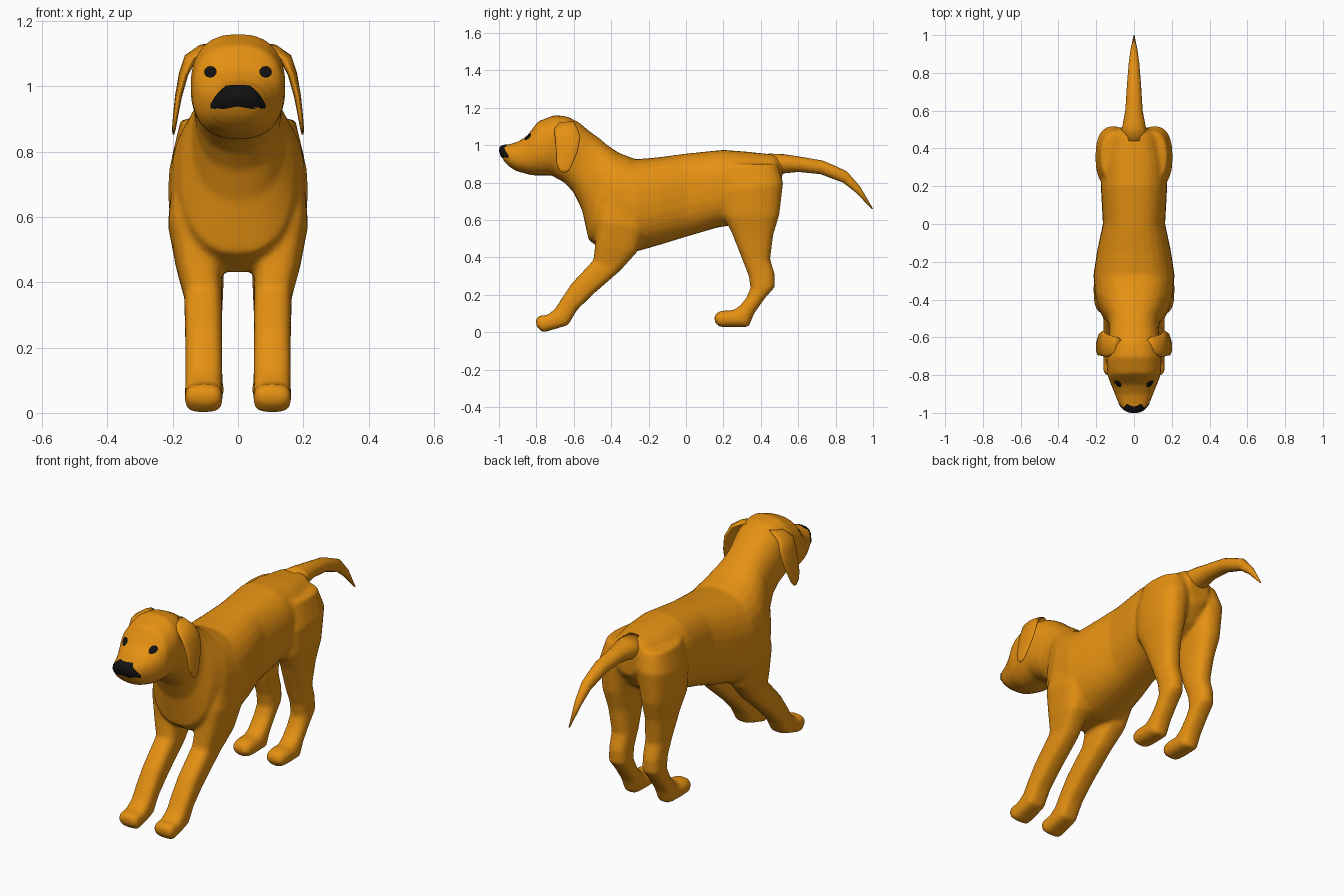
import bpy, bmesh, math
from mathutils import Vector
from mathutils.bvhtree import BVHTree

if "Cube" in bpy.data.objects:
    bpy.data.objects.remove(bpy.data.objects["Cube"])


def material(name, color):
    m = bpy.data.materials.new(name)
    m.diffuse_color = (*color, 1)
    m.use_nodes = True
    m.node_tree.nodes["Principled BSDF"].inputs["Base Color"].default_value = m.diffuse_color
    return m


COAT = material("golden coat", (0.78, 0.28, 0.006))
BLACK = material("black", (0.006, 0.006, 0.006))


def finish(name, bm, mat):
    me = bpy.data.meshes.new(name)
    bm.to_mesh(me)
    bm.free()
    me.materials.append(mat)
    ob = bpy.data.objects.new(name, me)
    bpy.context.collection.objects.link(ob)
    for p in me.polygons:
        p.use_smooth = True
    return ob


def add_loft(bm, rings, side=1, n=20, power=2.4):
    """Rounded rings; each is (y, z of one edge, y, z of opposite edge, x, half width)."""
    loops = []
    for ya, za, yb, zb, x, hw in rings:
        mid = Vector((side * x, (ya + yb) / 2, (za + zb) / 2))
        up = Vector((0, ya - yb, za - zb)) / 2
        loop = []
        for i in range(n):
            t = 2 * math.pi * i / n
            c, s = (math.copysign(abs(round(v, 6)) ** (2 / power), v)
                    for v in (math.cos(t), math.sin(t)))
            loop.append(bm.verts.new(mid + up * s + Vector((hw * c, 0, 0))))
        loops.append(loop)
    faces = [bm.faces.new((a[i], a[(i + 1) % n], b[(i + 1) % n], b[i]))
             for a, b in zip(loops, loops[1:]) for i in range(n)]
    faces += [bm.faces.new(loops[0]), bm.faces.new(loops[-1])]
    bmesh.ops.recalc_face_normals(bm, faces=faces)


# torso, neck and head in one run from rump to nose: (top y,z, bottom y,z, half width)
trunk = [(.52, .93, .51, .76, .06), (.47, .95, .44, .67, .13), (.33, .965, .30, .58, .17),
         (.20, .975, .17, .56, .175), (0, .955, 0, .51, .165), (-.15, .935, -.13, .47, .195),
         (-.27, .925, -.27, .43, .215), (-.36, .96, -.43, .43, .205),
         (-.42, 1.0, -.52, .49, .175), (-.46, 1.035, -.555, .65, .14),
         (-.51, 1.07, -.60, .745, .13), (-.57, 1.12, -.65, .80, .135),
         (-.63, 1.152, -.72, .838, .14), (-.70, 1.162, -.76, .838, .146),
         (-.79, 1.128, -.82, .838, .14), (-.85, 1.05, -.86, .848, .12),
         (-.90, 1.018, -.91, .862, .10), (-.95, 1.003, -.945, .885, .083),
         (-.987, .997, -.968, .908, .06), (-1.0, .98, -.987, .94, .035)]

# legs: (front y,z, back y,z, x, half width)
hind_leg = [(.22, .90, .49, .90, .09, .085), (.19, .75, .52, .80, .11, .095),
            (.20, .62, .50, .63, .115, .08), (.245, .53, .467, .52, .11, .065),
            (.30, .39, .45, .39, .10, .056), (.335, .30, .475, .31, .10, .052),
            (.345, .235, .475, .24, .10, .052), (.32, .18, .425, .185, .10, .052),
            (.285, .138, .365, .10, .10, .053), (.25, .118, .335, .028, .10, .055),
            (.20, .116, .24, .027, .10, .057), (.168, .108, .18, .028, .10, .052),
            (.152, .085, .155, .05, .10, .035)]
front_leg = [(-.45, .75, -.20, .75, .12, .08), (-.48, .60, -.22, .55, .13, .085),
             (-.487, .46, -.26, .43, .12, .07), (-.495, .385, -.35, .33, .107, .058),
             (-.612, .26, -.50, .20, .105, .057), (-.66, .187, -.583, .118, .105, .057),
             (-.70, .125, -.63, .038, .105, .057), (-.74, .092, -.69, .02, .105, .058),
             (-.785, .088, -.765, -.002, .105, .058), (-.803, .07, -.80, .03, .105, .046)]

# body: trunk and legs blended into one skin
bm = bmesh.new()
add_loft(bm, [(a, b, c, d, 0, w) for a, b, c, d, w in trunk], n=28)
for side in (1, -1):
    add_loft(bm, hind_leg, side)
    add_loft(bm, front_leg, side, power=3)
body = finish("body", bm, COAT)
remesh = body.modifiers.new("blend", 'REMESH')
remesh.mode = 'VOXEL'
remesh.voxel_size = 0.011
remesh.use_smooth_shade = True
soften = body.modifiers.new("soften", 'SMOOTH')
soften.factor = 0.5
soften.iterations = 5
bpy.context.view_layer.objects.active = body
body.select_set(True)
for mod in ("blend", "soften"):
    bpy.ops.object.modifier_apply(modifier=mod)

# tail
bm = bmesh.new()
add_loft(bm, [(.44, .955, .44, .82, 0, .085), (.52, .952, .53, .85, 0, .06),
              (.60, .94, .60, .857, 0, .046), (.73, .918, .72, .845, 0, .038),
              (.80, .888, .78, .822, 0, .033), (.86, .86, .84, .80, 0, .028),
              (.93, .78, .91, .745, 0, .019), (1.0, .66, .993, .658, 0, .003)], power=2)
finish("tail", bm, COAT)

# hanging ear flaps
ear = [(-.68, 1.12, -.60, 1.13, .09, .03), (-.705, 1.085, -.585, 1.10, .142, .022),
       (-.70, 1.03, -.565, 1.05, .166, .015), (-.695, .97, -.578, .97, .182, .011),
       (-.695, .91, -.602, .91, .191, .008), (-.682, .872, -.62, .872, .196, .006),
       (-.66, .853, -.64, .853, .198, .003)]
for side, label in ((1, "left"), (-1, "right")):
    bm = bmesh.new()
    add_loft(bm, ear, side, n=16, power=2)
    finish("ear_" + label, bm, COAT)

# painted patches: an outline in x, z projected from the front on to the head
skin = BVHTree.FromPolygons([v.co for v in body.data.vertices],
                            [p.vertices[:] for p in body.data.polygons])


def patch(name, outline, steps=6):
    n = len(outline)
    cx, cz = (sum(p[k] for p in outline) / n for k in (0, 1))
    bm = bmesh.new()

    def drop(x, z):
        co, no, _, _ = skin.ray_cast(Vector((x, -2, z)), Vector((0, 1, 0)))
        if co is None or co.y > -0.78:
            co, no, _, _ = skin.find_nearest(Vector((x, -.95, z)))
        return bm.verts.new(co + no * 0.004)

    centre = drop(cx, cz)
    rings = [[drop(cx + (x - cx) * k / steps, cz + (z - cz) * k / steps) for x, z in outline]
             for k in range(1, steps + 1)]
    for i in range(n):
        j = (i + 1) % n
        bm.faces.new((centre, rings[0][i], rings[0][j]))
        for a, b in zip(rings, rings[1:]):
            bm.faces.new((a[i], b[i], b[j], a[j]))
    bmesh.ops.recalc_face_normals(bm, faces=bm.faces)
    if sum(f.normal.y for f in bm.faces) > 0:
        bmesh.ops.reverse_faces(bm, faces=bm.faces)
    finish(name, bm, BLACK)


# nose
half = [(0, .94), (.04, .933), (.08, .932), (.081, .945), (.066, .97), (.052, .985),
        (.036, .999), (.018, 1.0), (0, 1.0)]
patch("nose", half + [(-x, z) for x, z in half[-2:0:-1]])

# eyes
for side, label in ((1, "left"), (-1, "right")):
    patch("eye_" + label, [(side * .083 + .019 * math.cos(i * math.pi / 6),
                            1.042 + .018 * math.sin(i * math.pi / 6)) for i in range(12)], 3)
